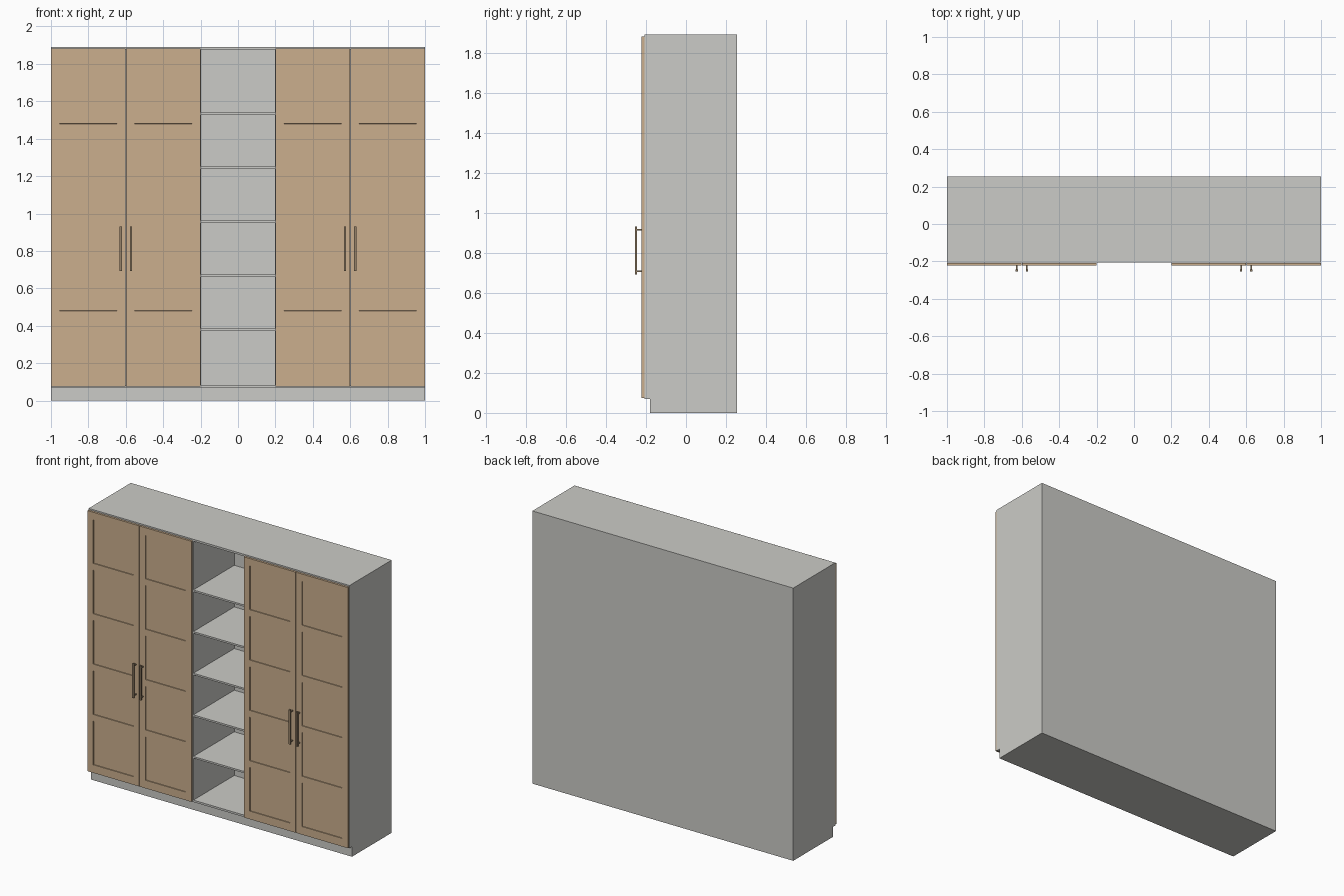
import bpy
import bmesh

cube = bpy.data.objects.get("Cube")
if cube:
    bpy.data.objects.remove(cube, do_unlink=True)


def material(name, colour):
    mat = bpy.data.materials.new(name)
    mat.use_nodes = True
    mat.diffuse_color = (*colour, 1)
    mat.node_tree.nodes["Principled BSDF"].inputs["Base Color"].default_value = (*colour, 1)
    return mat


GREY = material("light grey board", (0.60, 0.60, 0.57))
OAK = material("oak", (0.60, 0.43, 0.27))
BRONZE = material("bronze", (0.30, 0.22, 0.14))

# Overall sizes
W, H = 1.0, 1.89
BACK, FRONT, DOOR_FRONT = 0.254, -0.207, -0.223
BASE, T = 0.069, 0.0135
OPENING = 0.197


def finish(name, bm, mat):
    bmesh.ops.recalc_face_normals(bm, faces=bm.faces)
    mesh = bpy.data.meshes.new(name)
    bm.to_mesh(mesh)
    bm.free()
    mesh.materials.append(mat)
    obj = bpy.data.objects.new(name, mesh)
    bpy.context.collection.objects.link(obj)
    return obj


def add_box(bm, x, y, z):
    """Add a box given its (low, high) range on each axis."""
    verts = bmesh.ops.create_cube(bm, size=1)["verts"]
    for v in verts:
        v.co = [lo + (c + 0.5) * (hi - lo) for c, (lo, hi) in zip(v.co, (x, y, z))]


def box(name, x, y, z, mat=GREY):
    bm = bmesh.new()
    add_box(bm, x, y, z)
    return finish(name, bm, mat)


# Carcass
box("plinth", (-W, W), (-0.18, BACK), (0, BASE))
box("bottom_panel", (-W + T, W - T), (FRONT, BACK - T), (BASE, BASE + T))
box("top_panel", (-W + T, W - T), (FRONT, BACK - T), (H - T, H))
box("back_panel", (-W + T, W - T), (BACK - T, BACK), (BASE, H))
for side, s in (("right", -1), ("left", 1)):
    box(side + "_side_panel", sorted((s * W, s * (W - T))), (FRONT, BACK), (BASE, H))
    box(side + "_divider", sorted((s * OPENING, s * (OPENING + T))),
        (FRONT, BACK - T), (BASE + T, H - T))

# Open shelves in the middle bay
for i in range(5):
    z = 0.373 + i * 0.2885
    box(f"shelf_{i + 1}", (-OPENING, OPENING), (FRONT, BACK - T), (z, z + 0.012))


def door(name, x0, x1):
    """Slab door with five shallow recessed panels."""
    margin = 0.0445
    xs = [x0, x0 + margin, x1 - margin, x1]
    zs = [0.075]
    for i in range(5):
        z = 0.131 + i * 0.349
        zs += [z, z + 0.302]
    zs.append(1.881)
    bm = bmesh.new()
    grid = [[bm.verts.new((x, DOOR_FRONT, z)) for x in xs] for z in zs]
    panels = []
    for j in range(len(zs) - 1):
        for i in range(3):
            face = bm.faces.new((grid[j][i], grid[j][i + 1],
                                 grid[j + 1][i + 1], grid[j + 1][i]))
            if i == 1 and j % 2 == 1:
                panels.append(face)
    bm.normal_update()
    # Close the slab behind the front face
    rim = [e for e in bm.edges if e.is_boundary]
    extruded = bmesh.ops.extrude_edge_only(bm, edges=rim)["geom"]
    for v in extruded:
        if isinstance(v, bmesh.types.BMVert):
            v.co.y = FRONT - 0.0015
    bmesh.ops.holes_fill(bm, edges=[e for e in bm.edges if e.is_boundary], sides=0)
    bm.normal_update()
    bmesh.ops.inset_individual(bm, faces=panels, thickness=0.0004, depth=-0.006)
    # Merge the flat frame cells into clean surfaces
    bmesh.ops.dissolve_limit(bm, angle_limit=0.01, verts=bm.verts, edges=bm.edges)
    finish(name, bm, OAK)


def handle(name, x):
    """Square bar held on two short posts."""
    bm = bmesh.new()
    add_box(bm, (x - 0.006, x + 0.006), (-0.254, -0.244), (0.692, 0.931))
    for z in (0.708, 0.915):
        add_box(bm, (x - 0.004, x + 0.004), (-0.244, DOOR_FRONT), (z - 0.004, z + 0.004))
    finish(name, bm, BRONZE)


# Two pairs of doors, handles beside each meeting edge
GAP = 0.0015
for side, centre in (("right", -0.6), ("left", 0.6)):
    for where, s in (("outer", 1), ("inner", -1)):
        d = s if centre > 0 else -s
        x0, x1 = sorted((centre + d * GAP, centre + d * (0.4 - GAP)))
        door(f"{side}_{where}_door", x0, x1)
        handle(f"{side}_{where}_handle", centre + d * 0.0275)
